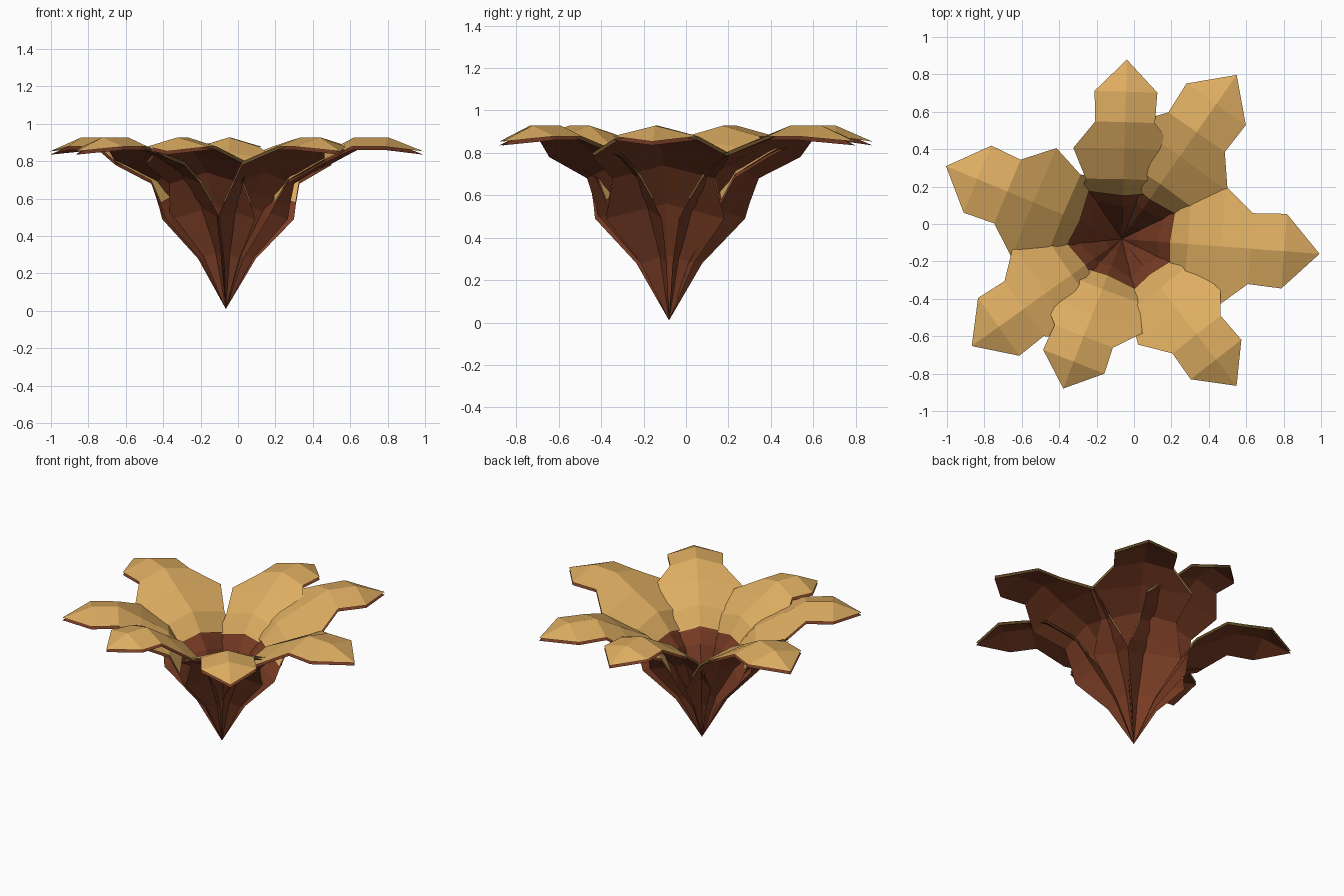
import bpy, bmesh
from math import radians, sin, cos

cube = bpy.data.objects.get("Cube")
if cube:
    bpy.data.objects.remove(cube, do_unlink=True)


def make_material(name, rgb):
    mat = bpy.data.materials.new(name)
    mat.use_nodes = True
    color = (*rgb, 1)
    mat.diffuse_color = color
    mat.node_tree.nodes["Principled BSDF"].inputs["Base Color"].default_value = color
    return mat


TAN = make_material("golden tan", (0.73, 0.42, 0.12))
BROWN = make_material("reddish brown", (0.19, 0.045, 0.018))

CENTRE_X, CENTRE_Y = -0.065, -0.08
BASE_Z = 0.01

# Petal rows: middle distance, middle height, edge distance, half width, edge height
ROWS = [
    (0.08, 0.32, 0.105, 0.126, 0.28),
    (0.19, 0.56, 0.245, 0.28, 0.49),
    (0.255, 0.63, 0.28, 0.265, 0.56),
    (0.355, 0.74, 0.35, 0.24, 0.68),
    (0.535, 0.83, 0.53, 0.325, 0.78),
    (0.69, 0.91, 0.69, 0.19, 0.86),
    (0.87, 0.91, 0.87, 0.20, 0.86),
]
TIP = (1.06, 0.835)
THROAT_ROW = 2
LAYER_GAP = 0.018


def make_sheet(name, petal, material, first_row, lift):
    """One open layer of a petal, from first_row (or the base point) to the tip."""
    angle, length, width = petal
    ca, sa = cos(radians(angle)), sin(radians(angle))
    bm = bmesh.new()

    def point(out, side, z):
        out, side = out * length, side * width
        return bm.verts.new((CENTRE_X + out * ca - side * sa,
                             CENTRE_Y + out * sa + side * ca, z + lift))

    rows = [[point(re, -w, ze), point(rc, 0, zc), point(re, w, ze)]
            for rc, zc, re, w, ze in ROWS[first_row:]]
    tip = point(*(TIP[0], 0, TIP[1]))
    base = point(0, 0, BASE_Z) if first_row == 0 else None

    for i in range(2):
        if base:
            bm.faces.new((base, rows[0][i], rows[0][i + 1]))
        for a, b in zip(rows, rows[1:]):
            bm.faces.new((a[i], b[i], b[i + 1], a[i + 1]))
        bm.faces.new((rows[-1][i], tip, rows[-1][i + 1]))

    mesh = bpy.data.meshes.new(name)
    bm.to_mesh(mesh)
    bm.free()
    mesh.materials.append(material)
    obj = bpy.data.objects.new(name, mesh)
    bpy.context.collection.objects.link(obj)
    return obj


# Petals: direction, length scale, width scale
PETALS = [
    (-4.3, 1.0, 1.0), (55, 1.01, 0.97), (88.4, 0.905, 0.84), (157.5, 0.96, 0.97),
    (215.5, 0.93, 0.95), (248.6, 0.81, 0.88), (308, 0.94, 0.86),
]
for number, petal in enumerate(PETALS, 1):
    # Brown outer layer facing down and out
    outer = make_sheet(f"petal_underside_{number}", petal, BROWN, 0, 0)
    outer.data.flip_normals()
    # Tan inner layer above the brown throat
    make_sheet(f"petal_top_{number}", petal, TAN, THROAT_ROW, LAYER_GAP)
